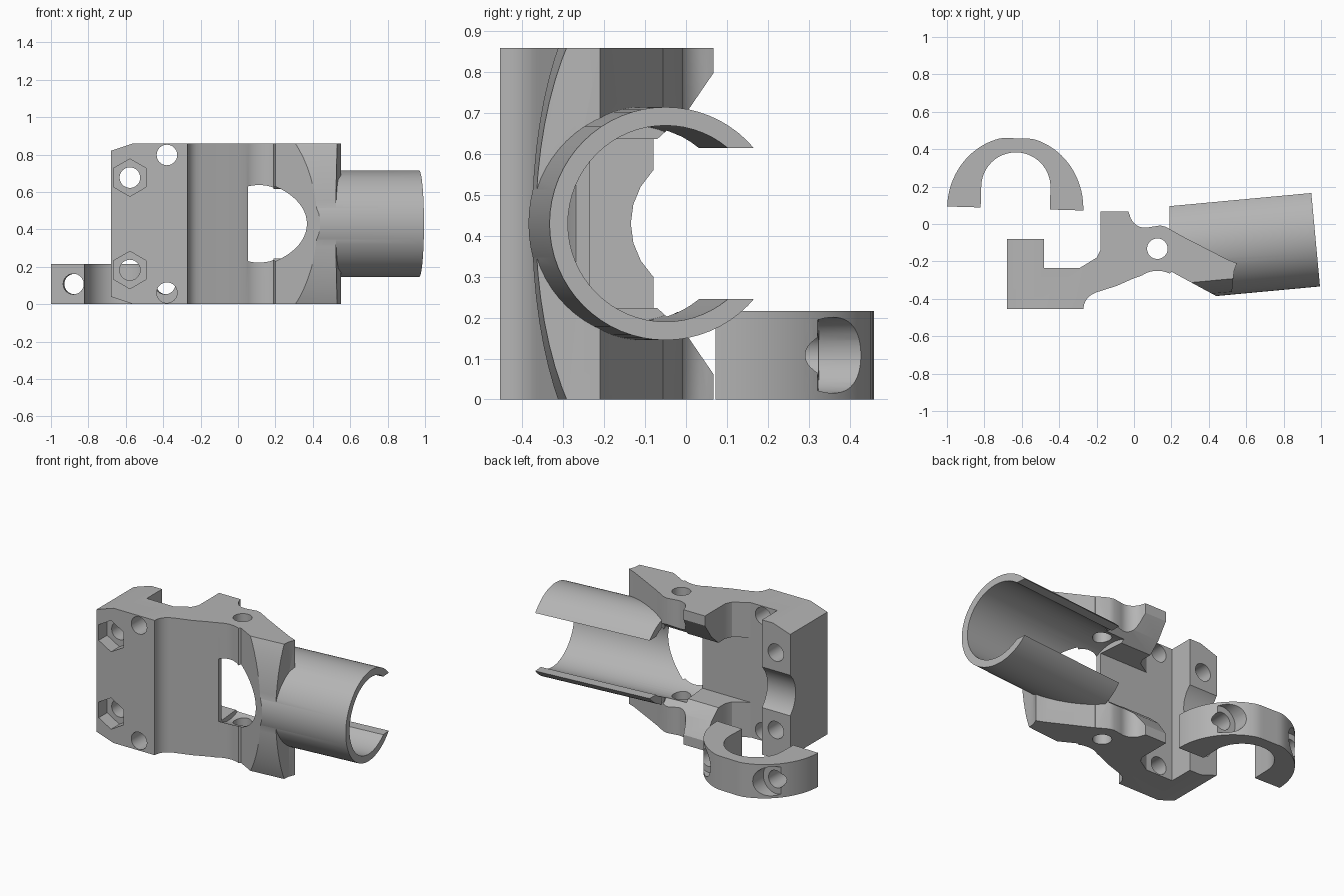
import bpy, bmesh
from math import sin, cos, pi, radians
from mathutils import Matrix

if "Cube" in bpy.data.objects:
    bpy.data.objects.remove(bpy.data.objects["Cube"])

grey = bpy.data.materials.new("light_grey")
grey.use_nodes = True
grey.diffuse_color = (0.46, 0.46, 0.46, 1)
grey.node_tree.nodes["Principled BSDF"].inputs["Base Color"].default_value = grey.diffuse_color


def prism(name, points, lo, hi, axis="z", matrix=None):
    """Extrude a flat outline along one axis."""
    place = {"x": lambda u, v, w: (w, u, v),
             "y": lambda u, v, w: (u, w, v),
             "z": lambda u, v, w: (u, v, w)}[axis]
    bm = bmesh.new()
    rings = [[bm.verts.new(place(u, v, w)) for u, v in points] for w in (lo, hi)]
    for ring in rings:
        bm.faces.new(ring)
    n = len(points)
    for i in range(n):
        j = (i + 1) % n
        bm.faces.new((rings[0][i], rings[0][j], rings[1][j], rings[1][i]))
    bmesh.ops.recalc_face_normals(bm, faces=bm.faces)
    mesh = bpy.data.meshes.new(name)
    bm.to_mesh(mesh)
    bm.free()
    mesh.materials.append(grey)
    obj = bpy.data.objects.new(name, mesh)
    bpy.context.collection.objects.link(obj)
    if matrix:
        mesh.transform(matrix)
    return obj


def arc(u, v, ru, rv, start, end, n):
    """Points of an elliptical arc, both ends included."""
    angles = [radians(start + (end - start) * i / n) for i in range(n + 1)]
    return [(u + ru * cos(a), v + rv * sin(a)) for a in angles]


def disc(u, v, r, n=32, rv=None):
    return arc(u, v, r, rv or r, 90, 450, n)[:-1]


def combine(target, other, operation="DIFFERENCE"):
    """Apply a boolean and throw the helper away."""
    mod = target.modifiers.new("combine", "BOOLEAN")
    mod.operation, mod.solver, mod.object = operation, "EXACT", other
    bpy.context.view_layer.objects.active = target
    bpy.ops.object.modifier_apply(modifier=mod.name)
    bpy.data.objects.remove(other)


def finish(obj):
    bpy.ops.object.select_all(action="DESELECT")
    obj.select_set(True)
    bpy.context.view_layer.objects.active = obj
    bpy.ops.object.shade_smooth_by_angle(angle=radians(28))


MID, TOP = 0.43, 0.86
tube_frame = Matrix.Translation((0.968, -0.05, MID)) @ Matrix.Rotation(radians(5.3), 4, "Z")

# Bracket body: one outline from the clamp block to the waist
body = [(-0.68, -0.08), (-0.48, -0.08), (-0.48, -0.235), (-0.29, -0.235),
        (-0.2, -0.18), (-0.18, -0.14), (-0.18, 0.067), (-0.03, 0.067)]
body += arc(0.06, 0.065, 0.085, 0.085, 190, 285, 8)
body += [(0.14, -0.008), (0.17, -0.015), (0.24, -0.055), (0.24, -0.27), (0.2, -0.255)]
body += arc(0.125, -0.36, 0.13, 0.11, 60, 130, 8)
body += [(0, -0.29), (-0.09, -0.33)]
body += [(-0.2, -0.365)] + arc(-0.18, -0.455, 0.09, 0.09, 110, 180, 8) + [(-0.68, -0.455)]
bracket = prism("bracket", body, 0, TOP)

# Recess between the top and bottom slabs, widening toward the back
half = [(-0.235, 0.207), (-0.07, 0.207), (0, 0.27), (0.065, 0.365), (0.12, 0.446)]
recess = [(y, MID + h) for y, h in half] + [(y, MID - h) for y, h in reversed(half)]
combine(bracket, prism("recess", recess, -0.479, 0.3, "x"))

# Flared shoulder around the tube
wedge = [(0.17, -0.02), (0.5, -0.19), (0.55, -0.21), (0.535, -0.25), (0.52, -0.4),
         (0.467, -0.4), (0.2, -0.255)]
shoulder = prism("shoulder", wedge, 0, TOP)
rounding = prism("rounding", disc(0, 0, 0.275, 64, 0.63), -1, 0, "x", tube_frame)
combine(shoulder, rounding, "INTERSECT")
combine(bracket, shoulder, "UNION")

# Open tube, trimmed along the line of the waist
tube = prism("tube", disc(0, 0, 0.285, 64), -0.95, 0, "x", tube_frame)
trim = [(0.19, 0.3), (1.1, 0.3), (1.1, -0.5), (0.65, -0.5), (0.22, -0.265), (0.19, -0.25)]
combine(tube, prism("trim", trim, -0.1, 1), "INTERSECT")
slot = [(0.1, MID - 0.185), (1.2, MID - 0.185), (1.2, MID + 0.185), (0.1, MID + 0.185)]
combine(tube, prism("slot", slot, -0.1, 0.4, "y"))
combine(bracket, tube, "UNION")
combine(bracket, prism("bore", disc(0, 0, 0.24, 64), -0.932, 0.2, "x", tube_frame))

# Groove for the clamped bar, and the vertical pin hole
combine(bracket, prism("groove", disc(0.046, MID, 0.181, 24), -0.8, -0.475, "x"))
combine(bracket, prism("pin_hole", disc(0.125, -0.132, 0.055), -0.1, 1))

# Bolt holes, nut pockets and corner chamfers, mirrored about mid height
for side in (1, -1):
    combine(bracket, prism("bolt_hole", disc(-0.578, MID + side * 0.247, 0.055), -0.6, 0, "y"))
    combine(bracket, prism("nut_pocket", disc(-0.578, MID + side * 0.247, 0.1, 6), -0.6, -0.37, "y"))
    combine(bracket, prism("side_hole", disc(-0.38, MID + side * 0.368, 0.055), -0.6, -0.1, "y"))
    corner = [(-0.74, 0.37), (-0.5, 0.45), (-0.74, 0.47)]
    combine(bracket, prism("chamfer", [(x, MID + side * h) for x, h in corner], -0.6, 0, "y"))
finish(bracket)

# Separate clamp cap: half ring with a flat crown
clamp_frame = Matrix.Translation((-0.635, 0.083, 0)) @ Matrix.Rotation(radians(-1.7), 4, "Z")
outline = [(x, min(y, 0.375)) for x, y in arc(0, 0, 0.364, 0.385, 0, 180, 48)]
outline += [(-0.185, 0)] + arc(0, 0.115, 0.185, 0.185, 180, 0, 32) + [(0.185, 0)]
clamp = prism("clamp_cap", outline, 0, 0.216, "z", clamp_frame)
for side in (1, -1):
    combine(clamp, prism("cap_hole", disc(side * 0.245, 0.108, 0.055), -0.1, 0.5, "y", clamp_frame))
    combine(clamp, prism("cap_pocket", disc(side * 0.245, 0.108, 0.093), 0.247, 0.5, "y", clamp_frame))
finish(clamp)
